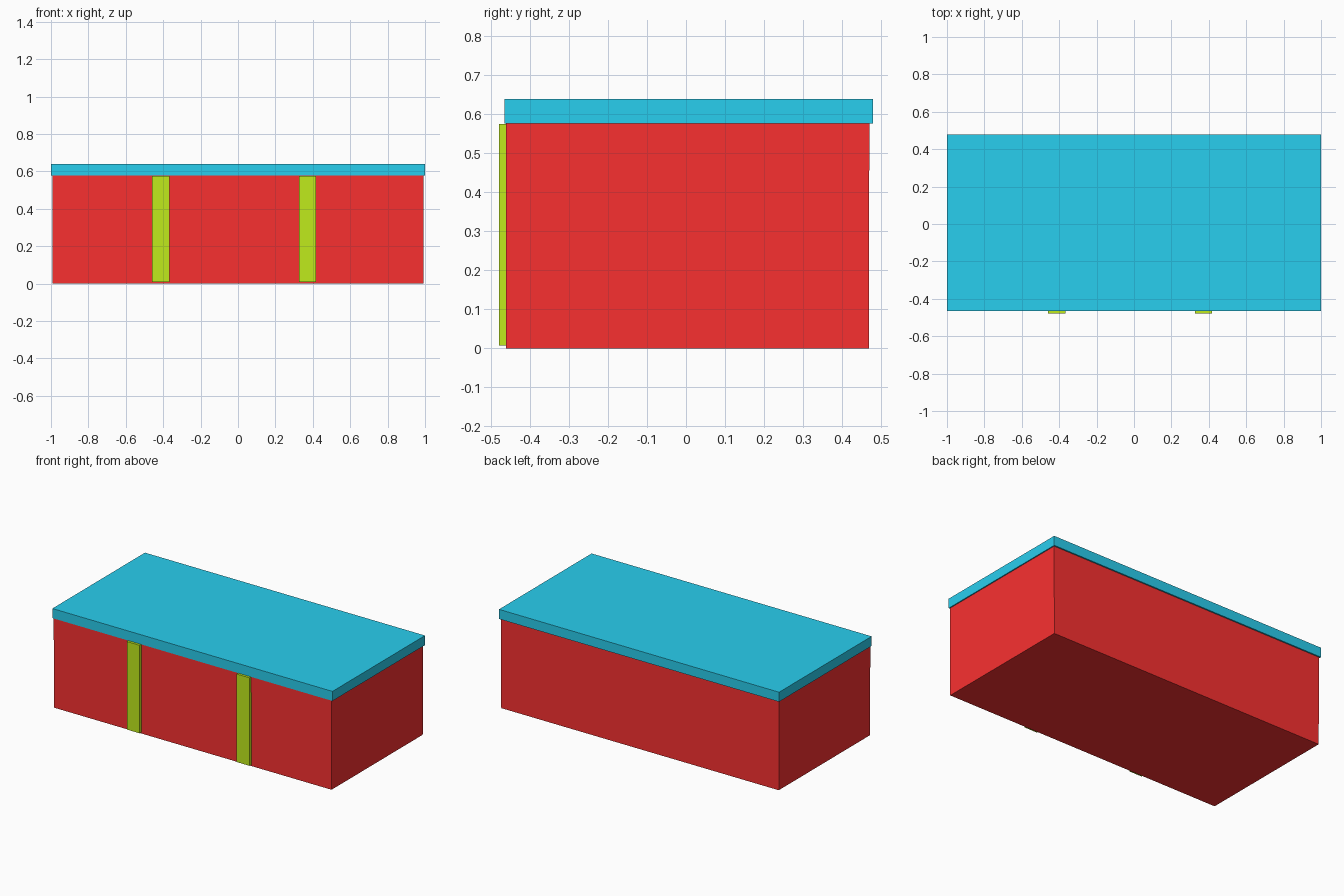
import bpy, bmesh

if "Cube" in bpy.data.objects:
    bpy.data.objects.remove(bpy.data.objects["Cube"])


def material(name, rgb):
    m = bpy.data.materials.new(name)
    m.diffuse_color = (*rgb, 1)
    m.use_nodes = True
    m.node_tree.nodes["Principled BSDF"].inputs["Base Color"].default_value = m.diffuse_color
    return m


def box(name, x, y, z, mat, flare=(0, 0)):
    """Box from ranges; flare widens the top edges in x and y."""
    bm = bmesh.new()
    bmesh.ops.create_cube(bm, size=1)
    for v in bm.verts:
        sx, sy, top = v.co.x > 0, v.co.y > 0, v.co.z > 0
        v.co = (x[sx] + (flare[0] if sx else -flare[0]) * top,
                y[sy] + (flare[1] if sy else -flare[1]) * top,
                z[top])
    mesh = bpy.data.meshes.new(name)
    bm.to_mesh(mesh)
    bm.free()
    mesh.materials.append(mat)
    obj = bpy.data.objects.new(name, mesh)
    bpy.context.collection.objects.link(obj)
    return obj


red = material("red", (0.95, 0.03, 0.03))
cyan = material("cyan", (0.022, 0.62, 0.86))
lime = material("lime", (0.53, 0.83, 0.012))

# Chest body, slightly wider at the top
box("chest_body", (-0.991, 0.991), (-0.461, 0.469), (0, 0.577), red, (0.002, 0.001))

# Flat lid, overhanging at the back
box("lid", (-1, 1), (-0.465, 0.479), (0.577, 0.639), cyan)

# Two upright straps on the front
for side, x in (("left", -0.413), ("right", 0.372)):
    box(f"{side}_strap", (x - 0.046, x + 0.046), (-0.479, -0.461), (0.008, 0.576), lime)
